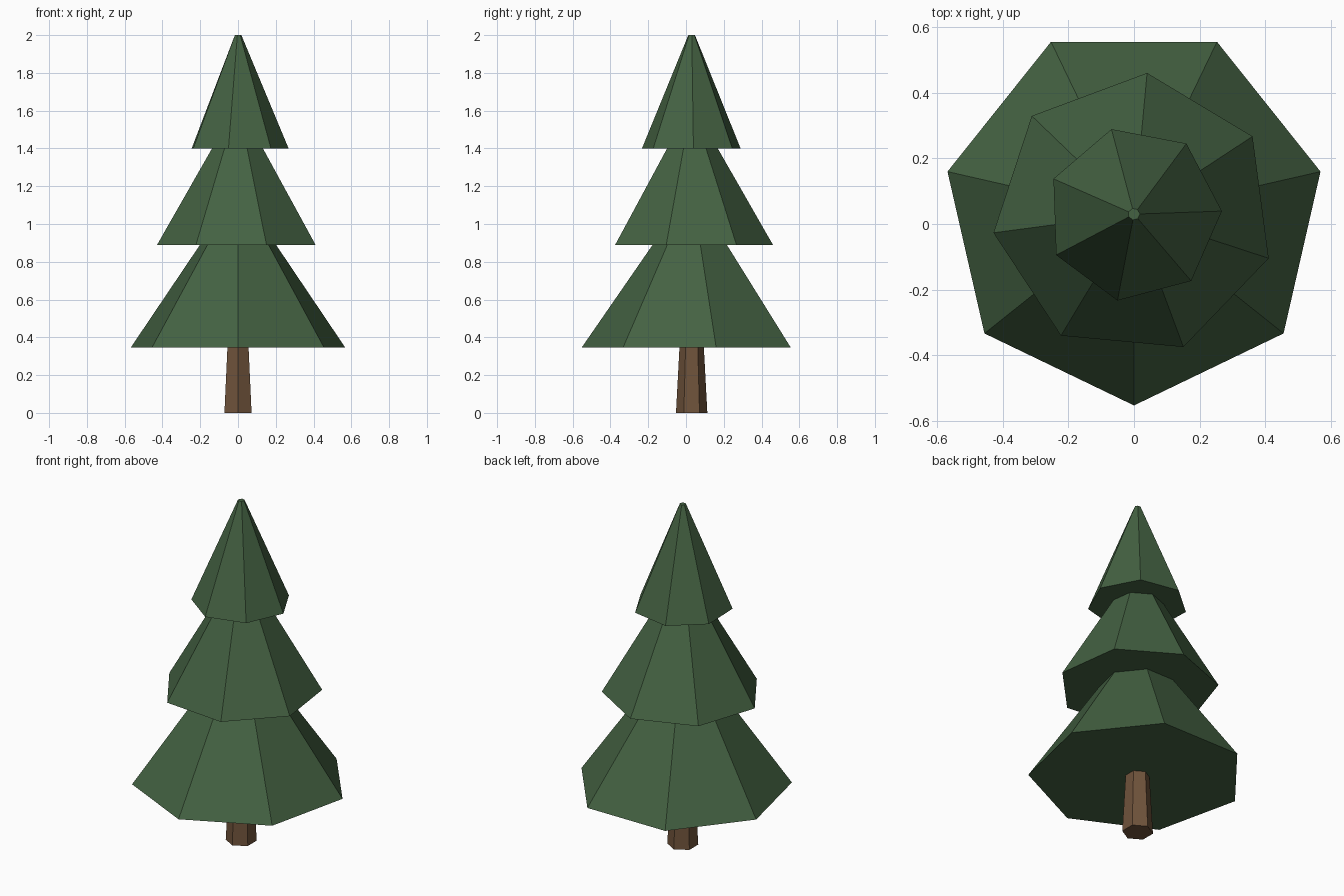
import bpy
import bmesh
import math

if "Cube" in bpy.data.objects:
    bpy.data.objects.remove(bpy.data.objects["Cube"])

CENTRE_Y = 0.03  # the trunk axis sits slightly behind the origin


def material(name, colour):
    mat = bpy.data.materials.new(name)
    mat.diffuse_color = (*colour, 1.0)
    mat.use_nodes = True
    mat.node_tree.nodes["Principled BSDF"].inputs["Base Color"].default_value = mat.diffuse_color
    return mat


def tapered_prism(name, sides, angle, z0, r0, z1, r1, mat):
    """Capped, flat-shaded frustum with its first corner at the given angle."""
    bm = bmesh.new()
    rings = []
    for z, r in ((z0, r0), (z1, r1)):
        ring = []
        for i in range(sides):
            a = math.radians(angle) + math.tau * i / sides
            ring.append(bm.verts.new((r * math.cos(a), CENTRE_Y + r * math.sin(a), z)))
        rings.append(ring)
    low, high = rings
    bm.faces.new(low[::-1])
    bm.faces.new(high)
    for i in range(sides):
        j = (i + 1) % sides
        bm.faces.new((low[i], low[j], high[j], high[i]))
    mesh = bpy.data.meshes.new(name)
    bm.to_mesh(mesh)
    bm.free()
    mesh.materials.append(mat)
    obj = bpy.data.objects.new(name, mesh)
    bpy.context.collection.objects.link(obj)
    return obj


bark = material("bark_brown", (0.16, 0.087, 0.044))
needles = material("needle_green", (0.058, 0.122, 0.055))

# Six-sided trunk, running up into the lowest tier
tapered_prism("trunk", 6, -90, 0.0, 0.083, 0.45, 0.059, bark)

# Seven-sided foliage tiers, each twisted and tucked into the one above
tapered_prism("lower_foliage", 7, -90, 0.345, 0.583, 0.95, 0.165, needles)
tapered_prism("middle_foliage", 7, 84.7, 0.89, 0.432, 1.45, 0.11, needles)
tapered_prism("upper_foliage", 7, 2.0, 1.40, 0.268, 2.0, 0.018, needles)
